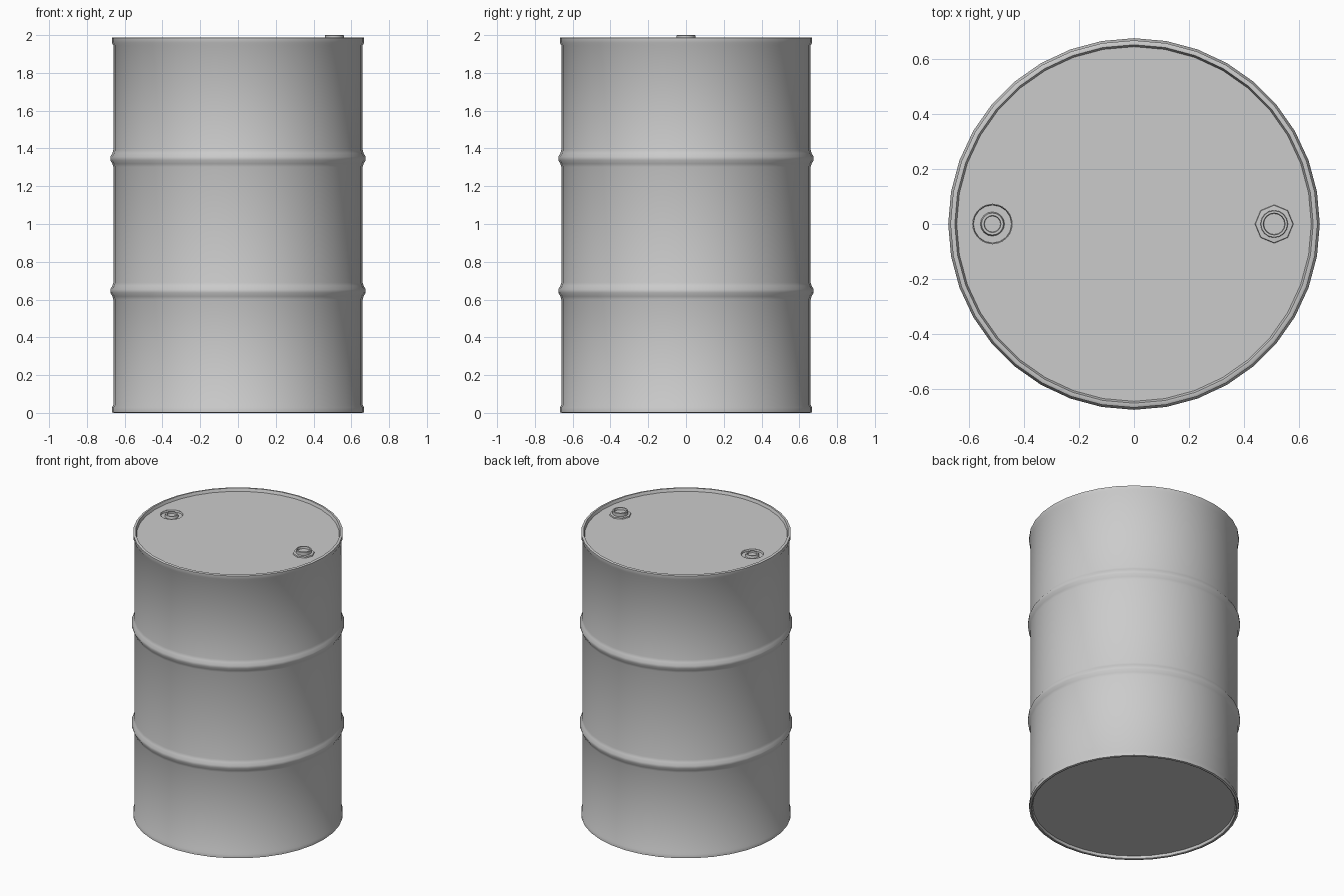
import bpy, math

old = bpy.data.objects.get("Cube")
if old:
    bpy.data.objects.remove(old, do_unlink=True)

grey = bpy.data.materials.new("steel grey")
grey.use_nodes = True
colour = (0.6, 0.6, 0.6, 1)
grey.diffuse_color = colour
grey.node_tree.nodes["Principled BSDF"].inputs["Base Color"].default_value = colour


def lathe(name, profile, sides, x=0, angle=30):
    """Spin a (radius, height) profile about a vertical axis; radius 0 closes it."""
    verts, faces, rings = [], [], []
    for r, z in profile:
        count = sides if r > 0 else 1
        start = len(verts)
        rings.append([start + i % count for i in range(sides)])
        for i in range(count):
            a = math.tau * i / sides
            verts.append((r * math.cos(a), r * math.sin(a), z))
    for low, high in zip(rings, rings[1:]):
        for i in range(sides):
            j = (i + 1) % sides
            quad = [low[i], low[j], high[j], high[i]]
            faces.append(list(dict.fromkeys(quad)))
    mesh = bpy.data.meshes.new(name)
    mesh.from_pydata(verts, [], faces)
    mesh.materials.append(grey)
    obj = bpy.data.objects.new(name, mesh)
    bpy.context.collection.objects.link(obj)
    obj.location.x = x
    bpy.ops.object.select_all(action='DESELECT')
    obj.select_set(True)
    bpy.context.view_layer.objects.active = obj
    bpy.ops.object.shade_smooth_by_angle(angle=math.radians(angle))
    return obj


# Drum shell: recessed base, rolled chimes and two rolling hoops
BODY, RIM, TOP, LID = 0.66, 0.668, 1.988, 1.968


def hoop(z):
    return [(BODY, z - 0.045), (BODY + 0.005, z - 0.028), (0.676, z - 0.009),
            (0.676, z + 0.009), (BODY + 0.005, z + 0.028), (BODY, z + 0.045)]


shell = [(0, 0.02), (0.645, 0.02), (0.65, 0.003), (0.655, 0), (RIM, 0.003),
         (RIM, 0.028), (BODY, 0.042)]
shell += hoop(0.645) + hoop(1.347)
shell += [(BODY, 1.946), (RIM, 1.96), (RIM, TOP - 0.003), (0.662, TOP),
          (0.652, TOP), (0.645, LID)]
lathe("drum_shell", shell, 36, angle=40)

# Lid, with a round hole cut for the sunken plug
PLUG_X, BUNG_X = -0.515, 0.51
lid = lathe("lid", [(0.645, LID), (0, LID)], 36)
cutter = lathe("plug_hole_cutter", [(0, 1.9), (0.072, 1.9), (0.072, 2.1), (0, 2.1)],
               24, PLUG_X)
cutter.hide_render = True
cutter.hide_viewport = True
cut = lid.modifiers.new("plug hole", 'BOOLEAN')
cut.operation = 'DIFFERENCE'
cut.solver = 'EXACT'
cut.object = cutter

# Sunken plug: socket wall, floor, raised collar and centre
lathe("small_plug", [(0.072, LID), (0.069, LID - 0.012), (0.044, LID - 0.012),
                     (0.040, LID + 0.004), (0.031, LID + 0.004),
                     (0.029, LID - 0.006), (0, LID - 0.006)], 16, PLUG_X)

# Raised bung: eight-sided flange with a round threaded cap
lathe("bung_flange", [(0.070, LID), (0.068, LID + 0.008), (0.045, LID + 0.010)],
      8, BUNG_X)
lathe("bung_cap", [(0.050, LID), (0.050, 1.998), (0.048, 2.0), (0.040, 2.0),
                   (0.038, 1.985), (0, 1.985)], 16, BUNG_X)
